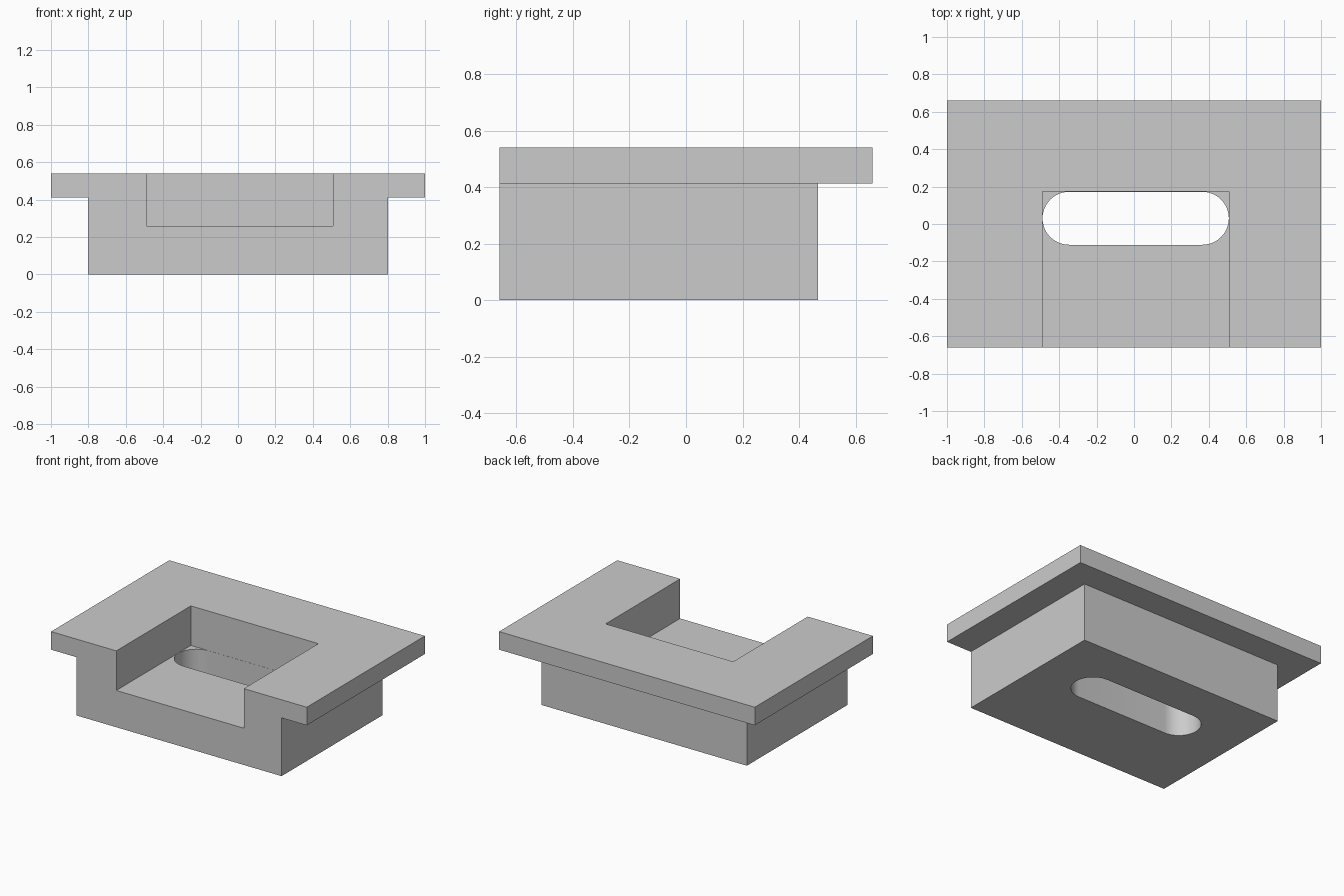
import bpy, bmesh
from math import pi, sin, cos

cube = bpy.data.objects.get("Cube")
if cube:
    bpy.data.objects.remove(cube)

grey = bpy.data.materials.new("plain grey")
grey.use_nodes = True
colour = (0.6, 0.6, 0.6, 1)
grey.diffuse_color = colour
grey.node_tree.nodes["Principled BSDF"].inputs["Base Color"].default_value = colour


def prism(name, outline, z0, z1):
    """Extrude a flat outline from z0 up to z1."""
    bm = bmesh.new()
    base = bm.faces.new([bm.verts.new((x, y, z0)) for x, y in outline])
    top = bmesh.ops.extrude_face_region(bm, geom=[base])["geom"]
    bmesh.ops.translate(bm, vec=(0, 0, z1 - z0),
                        verts=[v for v in top if isinstance(v, bmesh.types.BMVert)])
    bmesh.ops.recalc_face_normals(bm, faces=bm.faces)
    mesh = bpy.data.meshes.new(name)
    bm.to_mesh(mesh)
    bm.free()
    mesh.materials.append(grey)
    obj = bpy.data.objects.new(name, mesh)
    bpy.context.collection.objects.link(obj)
    return obj


def box(name, x0, x1, y0, y1, z0, z1):
    return prism(name, [(x0, y0), (x1, y0), (x1, y1), (x0, y1)], z0, z1)


def combine(target, other, operation):
    """Apply an exact boolean and remove the helper."""
    mod = target.modifiers.new(operation, 'BOOLEAN')
    mod.operation, mod.solver, mod.object = operation, 'EXACT', other
    bpy.context.view_layer.objects.active = target
    bpy.ops.object.modifier_apply(modifier=mod.name)
    bpy.data.objects.remove(other)


# Block with a wider flange on top, flush at the front
FRONT, FLOOR, TOP = -0.66, 0.26, 0.54
holder = box("flanged_block", -0.803, 0.803, FRONT, 0.467, 0, 0.45)
combine(holder, box("flange", -1, 1, FRONT, 0.66, 0.412, TOP), 'UNION')

# Rounded slot through the floor
left, right, near, far = -0.49, 0.508, -0.112, 0.173
r = (far - near) / 2 - 0.001
mid = (near + far) / 2
SEG = 24
outline = []
for cx, start in ((right - r - 0.001, -pi / 2), (left + r + 0.001, pi / 2)):
    for i in range(SEG + 1):
        a = start + pi * i / SEG
        outline.append((cx + r * cos(a), mid + r * sin(a)))
combine(holder, prism("slot_cutter", outline, -0.1, FLOOR + 0.05), 'DIFFERENCE')

# Pocket open to the front and top
combine(holder, box("pocket_cutter", left, right, FRONT - 0.1, far, FLOOR, TOP + 0.1), 'DIFFERENCE')

# Smooth only the slot ends
bpy.ops.object.select_all(action='DESELECT')
holder.select_set(True)
bpy.context.view_layer.objects.active = holder
bpy.ops.object.shade_smooth_by_angle(angle=pi / 6)
